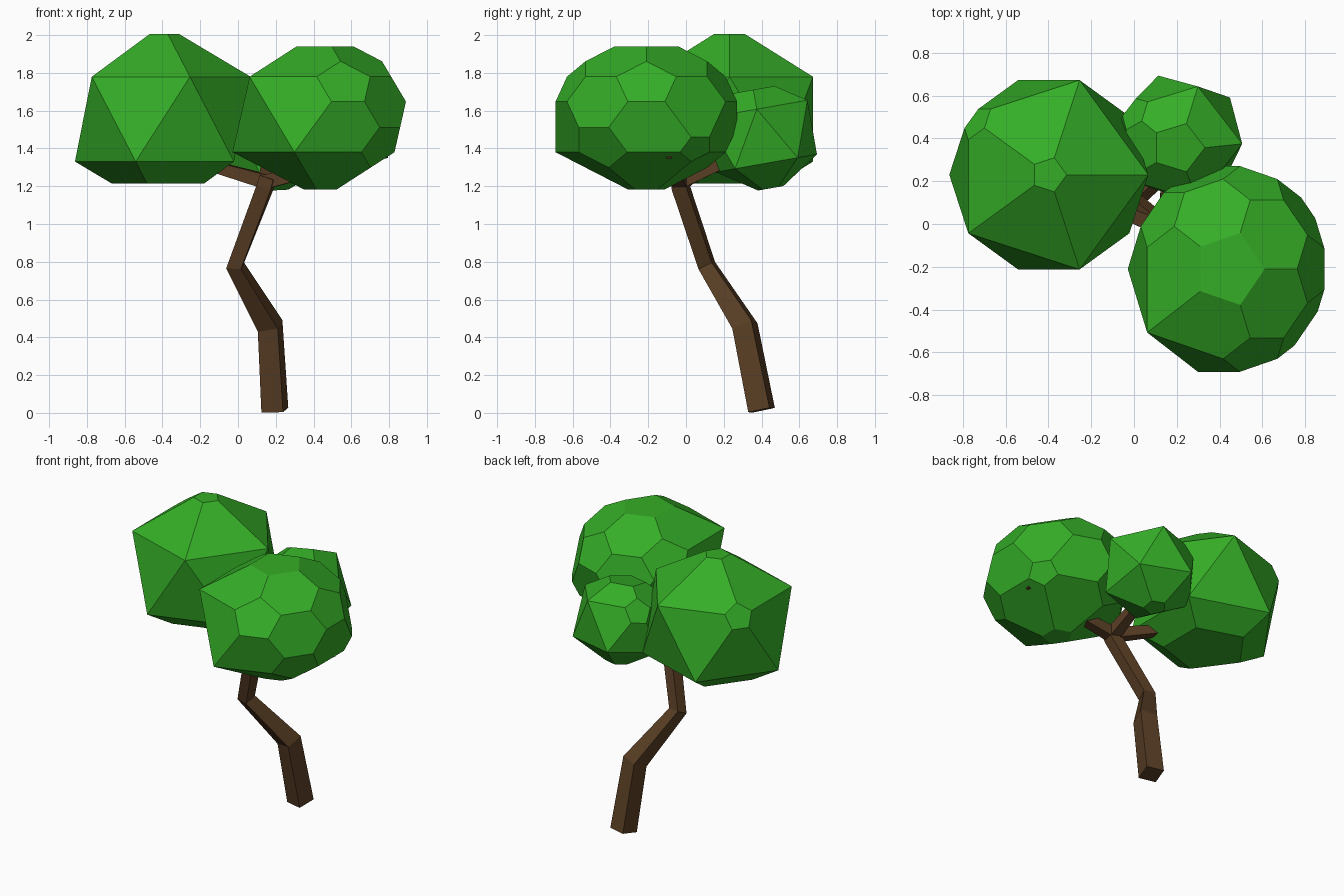
import bpy, bmesh, math
from mathutils import Vector, Euler

if "Cube" in bpy.data.objects:
    bpy.data.objects.remove(bpy.data.objects["Cube"])


def material(name, color):
    m = bpy.data.materials.new(name)
    m.diffuse_color = (*color, 1)
    m.use_nodes = True
    m.node_tree.nodes["Principled BSDF"].inputs["Base Color"].default_value = m.diffuse_color
    return m


BARK = material("bark", (0.10, 0.048, 0.018))
LEAF = material("leaf", (0.035, 0.42, 0.02))


def finish(bm, name, mat):
    bmesh.ops.recalc_face_normals(bm, faces=bm.faces)
    me = bpy.data.meshes.new(name)
    bm.to_mesh(me)
    bm.free()
    me.materials.append(mat)
    ob = bpy.data.objects.new(name, me)
    bpy.context.collection.objects.link(ob)
    return ob


def limb(name, path, widths, side):
    """Square tapered tube along a bent path."""
    pts = [Vector(p) for p in path]
    bm = bmesh.new()
    rings = []
    for i, (p, w) in enumerate(zip(pts, widths)):
        t = Vector((0, 0, 0))
        if i > 0:
            t += (p - pts[i - 1]).normalized()
        if i < len(pts) - 1:
            t += (pts[i + 1] - p).normalized()
        t.normalize()
        a = Vector(side)
        a = (a - t * a.dot(t)).normalized()
        b = t.cross(a)
        rings.append([bm.verts.new(p + (a * u + b * v) * w / 2)
                      for u, v in ((-1, -1), (1, -1), (1, 1), (-1, 1))])
    for r, s in zip(rings, rings[1:]):
        for k in range(4):
            n = (k + 1) % 4
            bm.faces.new((r[k], r[n], s[n], s[k]))
    bm.faces.new(rings[0])
    bm.faces.new(rings[-1])
    return finish(bm, name, BARK)


def clump(name, center, size, cuts, tilt=0):
    """Icosahedron with some corners sliced off.
    cuts: (level, angle in degrees) -> fraction of each edge removed."""
    src = bmesh.new()
    bmesh.ops.create_icosphere(src, subdivisions=1, radius=1)
    rot = Euler((math.radians(tilt), 0, 0)).to_matrix()
    points = []
    for v in src.verts:
        z = v.co.z
        if abs(z) > 0.9:
            key = "top" if z > 0 else "bottom"
        else:
            ang = round(math.degrees(math.atan2(v.co.y, v.co.x)))
            key = ("up" if z > 0 else "low", abs(ang) if abs(ang) == 180 else ang)
        t = cuts.get(key, 0)
        if t:
            points += [v.co.lerp(e.other_vert(v).co, t) for e in v.link_edges]
        else:
            points.append(v.co.copy())
    src.free()
    bm = bmesh.new()
    for p in points:
        q = rot @ Vector(a * b for a, b in zip(p, size))
        bm.verts.new(q + Vector(center))
    bmesh.ops.convex_hull(bm, input=bm.verts)
    bmesh.ops.dissolve_limit(bm, angle_limit=0.02, verts=bm.verts, edges=bm.edges)
    return finish(bm, name, LEAF)


# crooked trunk
limb("trunk",
     [(0.195, 0.40, 0.015), (0.17, 0.312, 0.46), (-0.015, 0.11, 0.78),
      (0.145, -0.03, 1.20), (0.16, -0.04, 1.25)],
     [0.118, 0.112, 0.08, 0.08, 0.075], (0.97, -0.24, 0))

# three branches into the leaf clumps
fork = (0.15, -0.03, 1.225)
for name, end, w in (("left_branch", (-0.36, 0.19, 1.37), 0.04),
                     ("right_branch", (0.79, -0.09, 1.365), 0.03),
                     ("back_branch", (0.16, 0.42, 1.42), 0.04)):
    limb(name, [fork, end], [0.075, w], (0, 0, 1))

# leaf clumps
clump("left_leaves", (-0.398, 0.23, 1.555), (0.52, 0.52, 0.502),
      {"top": 0.18, "bottom": 0.58, ("up", 144): 0.2})
clump("right_leaves", (0.445, -0.21, 1.58), (0.53, 0.565, 0.447),
      {"top": 0.35, "bottom": 0.2, ("up", 144): 0.33, ("up", 72): 0.33,
       ("up", 0): 0.33, ("up", -72): 0.33, ("low", 36): 0.2,
       ("low", -36): 0.33, ("low", 108): 0.33})
clump("back_leaves", (0.206, 0.40, 1.465), (0.335, 0.32, 0.325),
      {"top": 0.42, "bottom": 0.25, ("up", 144): 0.3, ("low", 180): 0.15}, 10)
